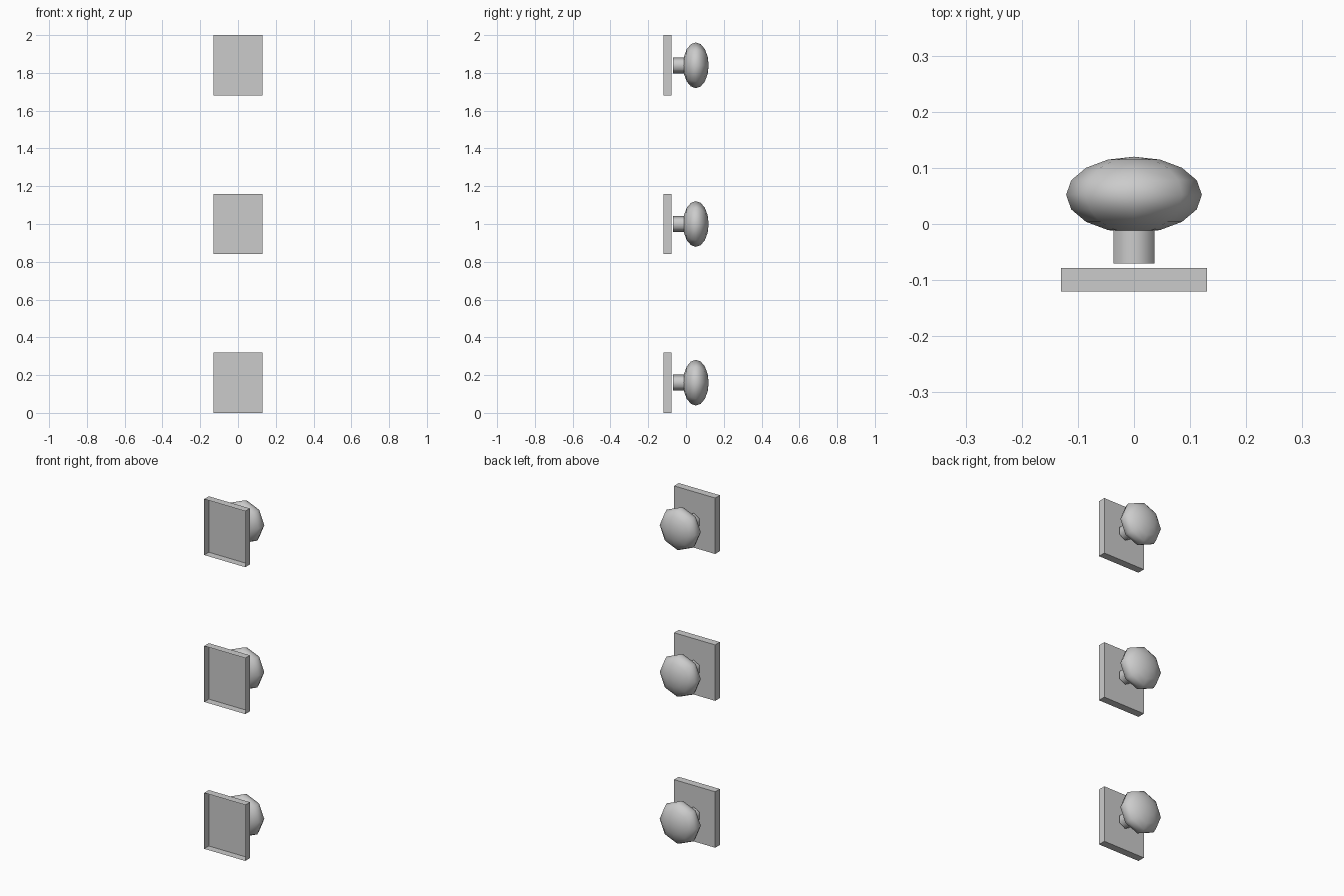
import bpy, bmesh
from math import pi
from mathutils import Matrix

if "Cube" in bpy.data.objects:
    bpy.data.objects.remove(bpy.data.objects["Cube"])


def finish(name, bm, smooth=False):
    bmesh.ops.recalc_face_normals(bm, faces=bm.faces[:])
    for f in bm.faces:
        f.smooth = smooth
    mesh = bpy.data.meshes.new(name)
    bm.to_mesh(mesh)
    bm.free()
    obj = bpy.data.objects.new(name, mesh)
    bpy.context.collection.objects.link(obj)
    return obj


def back_plate(name, z):
    # shallow square tray, open towards the front
    bm = bmesh.new()
    bmesh.ops.create_cube(bm, size=1, matrix=Matrix.Translation((0, -0.099, z))
                          @ Matrix.Diagonal((0.26, 0.042, 0.32, 1)))
    bmesh.ops.recalc_face_normals(bm, faces=bm.faces[:])
    front = [f for f in bm.faces if f.normal.y < -0.9]
    bmesh.ops.delete(bm, geom=front, context='FACES')
    mesh = bpy.data.meshes.new(name)
    bm.to_mesh(mesh)
    bm.free()
    bpy.context.collection.objects.link(bpy.data.objects.new(name, mesh))


def stem(name, z):
    # six-sided open tube with a corner pointing up
    y0, y1 = -0.07, -0.008
    bm = bmesh.new()
    bmesh.ops.create_cone(bm, cap_ends=False, segments=6, radius1=0.042,
                          radius2=0.042, depth=y1 - y0,
                          matrix=Matrix.Translation((0, (y0 + y1) / 2, z))
                          @ Matrix.Rotation(-pi / 2, 4, 'X'))
    # put a pair of corners on the vertical axis
    if max(v.co.z for v in bm.verts) - z < 0.04:
        bmesh.ops.rotate(bm, verts=bm.verts[:], cent=(0, 0, z),
                         matrix=Matrix.Rotation(pi / 6, 3, 'Y'))
    finish(name, bm, smooth=True)


def knob(name, z):
    # flattened eight-sided ball with its poles along y
    bm = bmesh.new()
    bmesh.ops.create_uvsphere(bm, u_segments=8, v_segments=8, radius=1,
                              matrix=Matrix.Translation((0, 0.052, z))
                              @ Matrix.Diagonal((0.121, 0.068, 0.121, 1))
                              @ Matrix.Rotation(-pi / 2, 4, 'X'))
    finish(name, bm, smooth=True)


for label, z in (("lower", 0.16), ("middle", 1.0), ("upper", 1.84)):
    back_plate(label + "_back_plate", z)
    stem(label + "_stem", z)
    knob(label + "_knob", z)
